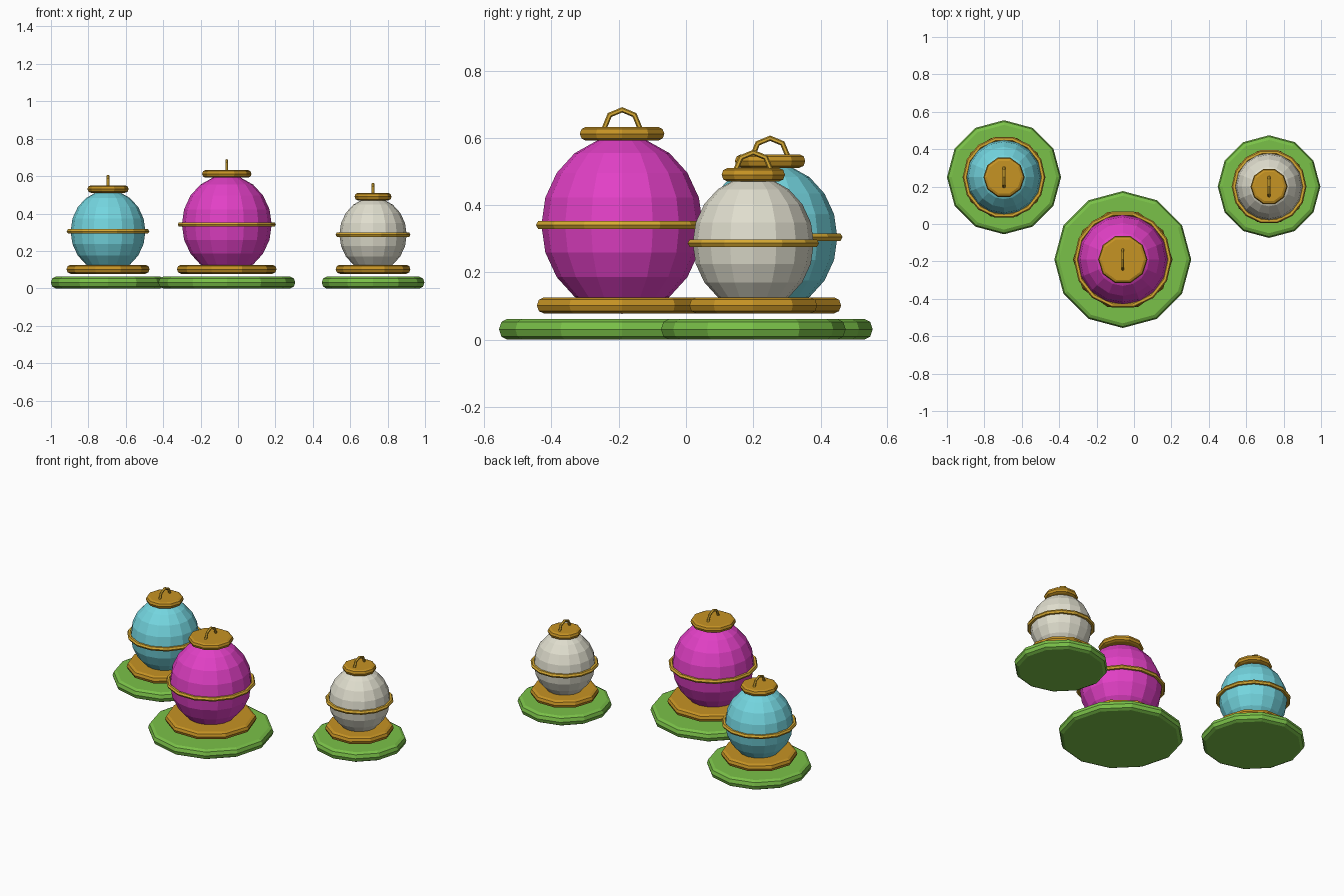
import bpy, bmesh, math
from mathutils import Matrix

if "Cube" in bpy.data.objects:
    bpy.data.objects.remove(bpy.data.objects["Cube"])


def material(name, rgb):
    # 8-bit sRGB to linear
    lin = [((c / 255 + 0.055) / 1.055) ** 2.4 for c in rgb]
    m = bpy.data.materials.new(name)
    m.diffuse_color = (*lin, 1)
    m.use_nodes = True
    m.node_tree.nodes["Principled BSDF"].inputs["Base Color"].default_value = m.diffuse_color
    return m


GREEN = material("leaf_green", (122, 193, 72))
GOLD = material("dark_gold", (198, 147, 36))
BRIGHT = material("bright_gold", (216, 170, 50))
BLUE = material("sky_blue", (116, 214, 224))
PINK = material("magenta", (226, 64, 198))
CREAM = material("cream", (224, 222, 206))


def finish(name, bm, mat, loc):
    bmesh.ops.recalc_face_normals(bm, faces=bm.faces)
    me = bpy.data.meshes.new(name)
    bm.to_mesh(me)
    bm.free()
    me.materials.append(mat)
    ob = bpy.data.objects.new(name, me)
    ob.location = loc
    bpy.context.collection.objects.link(ob)
    return ob


def disc(name, loc, r, half, sides, edge, mat):
    """Flat disc with a rounded, faceted rim."""
    bm = bmesh.new()
    rings = []
    for a in (-90, -45, 0, 45, 90):
        a = math.radians(a)
        rr, z = r - edge * (1 - math.cos(a)), half * math.sin(a)
        rings.append([bm.verts.new((rr * math.cos(t), rr * math.sin(t), z))
                      for t in (2 * math.pi * i / sides for i in range(sides))])
    for lo, hi in zip(rings, rings[1:]):
        for i in range(sides):
            j = (i + 1) % sides
            bm.faces.new((lo[i], lo[j], hi[j], hi[i]))
    bm.faces.new(rings[0][::-1])
    bm.faces.new(rings[-1])
    return finish(name, bm, mat, loc)


def ring(name, loc, major, minor, sides, tube, mat, upright=False):
    """Torus, lying flat or standing in the yz plane."""
    bm = bmesh.new()
    grid = []
    for i in range(sides):
        t = 2 * math.pi * i / sides
        row = []
        for k in range(tube):
            p = 2 * math.pi * k / tube
            rr = major + minor * math.cos(p)
            row.append(bm.verts.new((rr * math.cos(t), rr * math.sin(t),
                                     minor * math.sin(p))))
        grid.append(row)
    for i in range(sides):
        a, b = grid[i], grid[(i + 1) % sides]
        for k in range(tube):
            n = (k + 1) % tube
            bm.faces.new((a[k], b[k], b[n], a[n]))
    if upright:
        bm.transform(Matrix.Rotation(math.pi / 2, 4, 'Y'))
    return finish(name, bm, mat, loc)


def ball(name, loc, r, mat):
    """Slightly tall faceted sphere."""
    bm = bmesh.new()
    bmesh.ops.create_uvsphere(bm, u_segments=16, v_segments=10, radius=r)
    bm.transform(Matrix.Diagonal((1, 1, 1.1, 1)))
    return finish(name, bm, mat, loc)


# Three lanterns: label, x, y, ball radius, ball colour
for label, x, y, r, mat in (("blue", -0.695, 0.25, 0.20, BLUE),
                            ("pink", -0.06, -0.19, 0.24, PINK),
                            ("cream", 0.722, 0.20, 0.18, CREAM)):
    cz = 0.125 + 0.9 * r
    disc(label + "_green_base", (x, y, 0.031), 1.525 * r, 0.031, 12, 0.025, GREEN)
    disc(label + "_gold_foot", (x, y, 0.102), 1.11 * r, 0.024, 10, 0.022, GOLD)
    ball(label + "_ball", (x, y, cz), r, mat)
    ring(label + "_belt", (x, y, cz), 1.04 * r, 0.013, 14, 6, BRIGHT)
    disc(label + "_cap", (x, y, cz + 1.13 * r), 0.55 * r, 0.02, 10, 0.018, GOLD)
    ring(label + "_hanging_loop", (x, y, cz + 1.21 * r), 0.052, 0.008, 8, 6,
         BRIGHT, upright=True)
